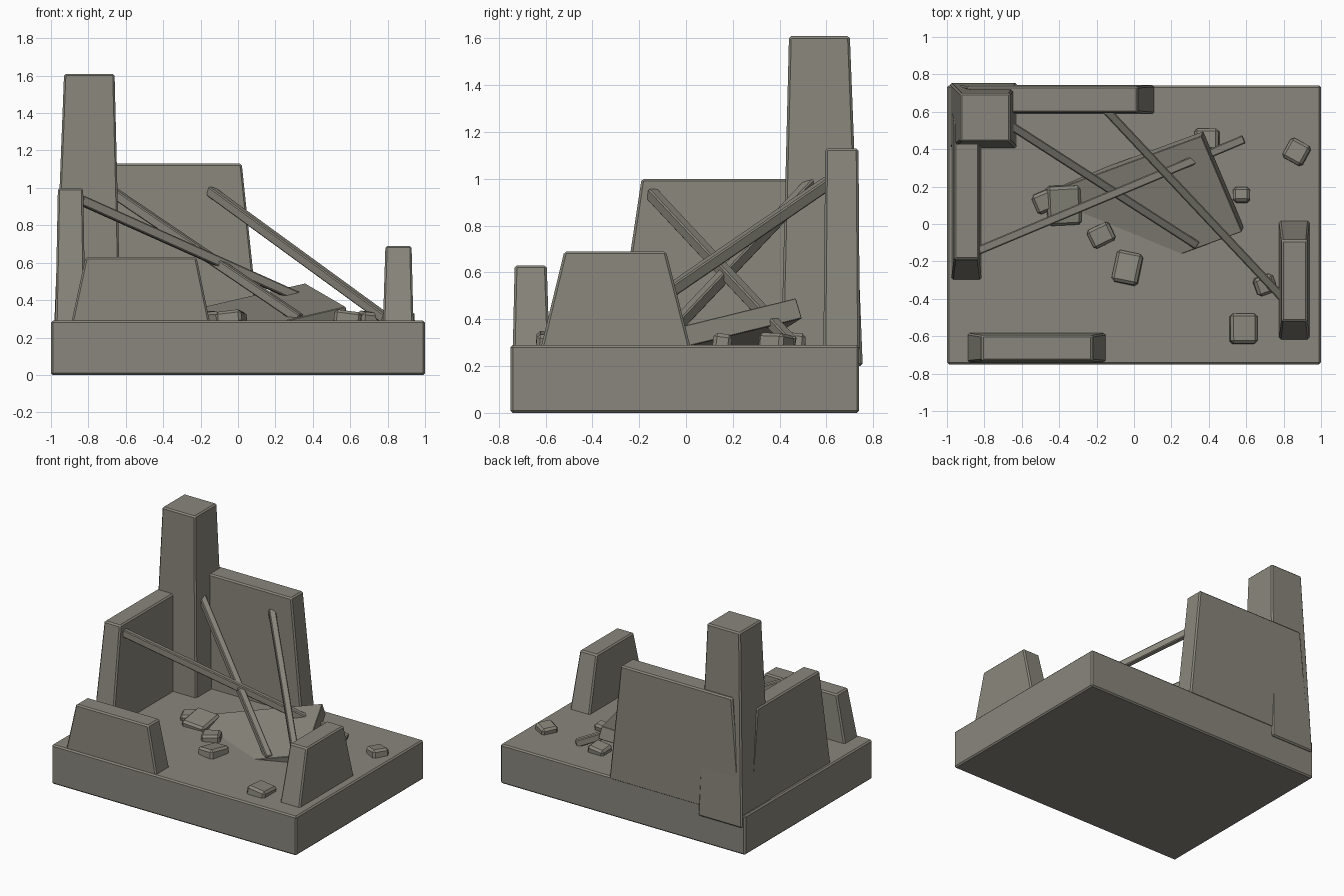
import bpy, bmesh, random
from mathutils import Matrix, Vector, Euler

random.seed(4)
cube = bpy.data.objects.get("Cube")
if cube:
    bpy.data.objects.remove(cube, do_unlink=True)

GROUND = 0.285
stone = bpy.data.materials.new("weathered_stone")
colour = (0.25, 0.24, 0.20, 1)
stone.use_nodes = True
stone.diffuse_color = colour
bsdf = next(n for n in stone.node_tree.nodes if n.type == 'BSDF_PRINCIPLED')
bsdf.inputs["Base Color"].default_value = colour
bsdf.inputs["Roughness"].default_value = 0.9


def block(name, bottom, top, z0, z1, bevel=0.01, matrix=None):
    """Bevelled block; bottom and top are (x0, x1, y0, y1) rectangles."""
    bm = bmesh.new()
    bmesh.ops.create_cube(bm, size=1)
    for v in bm.verts:
        x0, x1, y0, y1 = top if v.co.z > 0 else bottom
        v.co = (x1 if v.co.x > 0 else x0, y1 if v.co.y > 0 else y0,
                z1 if v.co.z > 0 else z0)
    if matrix:
        bm.transform(matrix)
    bmesh.ops.bevel(bm, geom=bm.edges[:], offset=bevel, segments=1,
                    affect='EDGES', profile=0.5)
    bmesh.ops.recalc_face_normals(bm, faces=bm.faces[:])
    mesh = bpy.data.meshes.new(name)
    bm.to_mesh(mesh)
    bm.free()
    mesh.materials.append(stone)
    obj = bpy.data.objects.new(name, mesh)
    bpy.context.collection.objects.link(obj)
    return obj


def box(name, size, matrix, bevel):
    """Centred box placed by a matrix."""
    x, y, z = (s / 2 for s in size)
    rect = (-x, x, -y, y)
    return block(name, rect, rect, -z, z, bevel, matrix)


def frame(origin, u, v):
    """Matrix with x along u and y close to v."""
    u = Vector(u).normalized()
    n = u.cross(Vector(v)).normalized()
    v = n.cross(u)
    return Matrix.Translation(origin) @ Matrix((u, v, n)).transposed().to_4x4()


# Base and corner tower
plinth = (-1, 1, -0.75, 0.74)
block("base", plinth, plinth, 0, 0.29)
block("corner_tower", (-0.985, -0.625, 0.405, 0.755),
      (-0.93, -0.66, 0.44, 0.70), 0.2, 1.61)

# Broken walls, narrowing upwards
block("back_wall", (-0.97, 0.11, 0.587, 0.743), (-0.89, 0.02, 0.595, 0.737), 0.27, 1.13)
block("right_wall", (-0.977, -0.815, -0.30, 0.65), (-0.963, -0.828, -0.19, 0.54), 0.27, 1.0)
block("front_wall", (-0.893, -0.148, -0.74, -0.583), (-0.815, -0.222, -0.732, -0.595), 0.27, 0.63)
block("left_wall", (0.775, 0.938, -0.622, 0.022), (0.788, 0.928, -0.52, -0.085), 0.27, 0.69)

# Fallen roof beams
beams = [((-0.84, -0.145, 0.935), (0.58, 0.45, 0.30)),
         ((-0.68, 0.54, 0.985), (0.33, -0.11, 0.30)),
         ((-0.15, 0.61, 0.985), (0.79, -0.39, 0.30))]
for i, (a, b) in enumerate(beams):
    a, b = Vector(a), Vector(b)
    m = frame((a + b) / 2, b - a, Vector((0, 0, 1)).cross(b - a))
    box(f"fallen_beam_{i + 1}", ((b - a).length, 0.046, 0.052), m, 0.006)

# Tilted slab, partly sunk in the ground
m = frame((0.36, 0.47, 0.49), (0.82, 0.30, 0.19), (-0.2, 0.52, 0.13))
length, width, thick = 0.95, 0.57, 0.09
m = m @ Matrix.Translation((-length / 2, -width / 2, -thick / 2))
box("fallen_slab", (length, width, thick), m, 0.003)

# Rubble: x, y, width, depth, turn
rubble = [(0.39, 0.45, 0.13, 0.12, 0.0), (0.87, 0.385, 0.12, 0.12, -0.5),
          (0.575, 0.155, 0.09, 0.08, 0.0), (-0.375, 0.10, 0.18, 0.21, 0.05),
          (-0.48, 0.12, 0.11, 0.11, 0.4), (-0.175, -0.06, 0.13, 0.11, 0.45),
          (-0.035, -0.235, 0.14, 0.17, -0.2), (0.585, -0.56, 0.145, 0.16, 0.0),
          (0.70, -0.325, 0.11, 0.10, 0.35)]
for i, (x, y, w, d, turn) in enumerate(rubble):
    tilt = Euler((random.uniform(-.15, .15), random.uniform(-.15, .15), turn))
    m = Matrix.Translation((x, y, GROUND + 0.015)) @ tilt.to_matrix().to_4x4()
    box(f"rubble_{i + 1}", (w, d, 0.075), m, 0.015)
